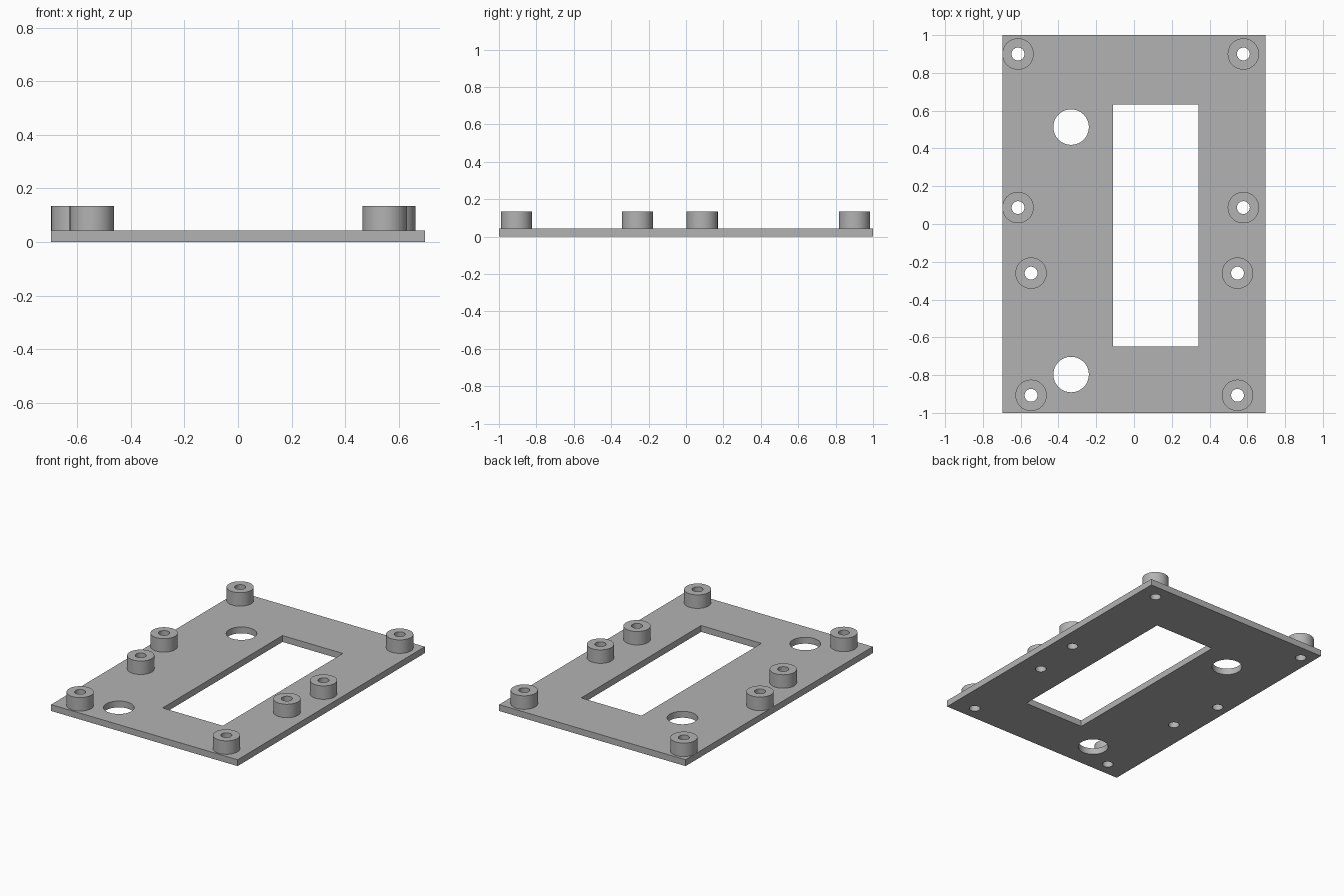
import bpy, bmesh
from math import cos, sin, tau, radians

cube = bpy.data.objects.get("Cube")
if cube:
    bpy.data.objects.remove(cube, do_unlink=True)

grey = bpy.data.materials.new("plain grey")
grey.use_nodes = True
COLOUR = (0.45, 0.45, 0.45, 1)
grey.diffuse_color = COLOUR
grey.node_tree.nodes["Principled BSDF"].inputs["Base Color"].default_value = COLOUR

PLATE_TOP, BOSS_TOP = 0.043, 0.134
BOSS_R, BORE_R, PORT_R = 0.083, 0.034, 0.094


def circle(x, y, r, n=48):
    return [(x + r * cos(tau * i / n), y + r * sin(tau * i / n)) for i in range(n)]


def rectangle(x0, x1, y0, y1):
    return [(x0, y0), (x1, y0), (x1, y1), (x0, y1)]


def slab(name, outlines, z0, z1):
    """Solid between two heights: first outline is the rim, the rest are holes."""
    curve = bpy.data.curves.new(name + " profile", 'CURVE')
    curve.dimensions = '2D'
    curve.fill_mode = 'BOTH'
    curve.extrude = (z1 - z0) / 2
    for points in outlines:
        spline = curve.splines.new('POLY')
        spline.points.add(len(points) - 1)
        for p, (x, y) in zip(spline.points, points):
            p.co = (x, y, 0, 1)
        spline.use_cyclic_u = True
    helper = bpy.data.objects.new(name + " profile", curve)
    bpy.context.collection.objects.link(helper)
    bpy.context.view_layer.update()
    evaluated = helper.evaluated_get(bpy.context.evaluated_depsgraph_get())
    mesh = bpy.data.meshes.new_from_object(evaluated)
    bpy.data.objects.remove(helper, do_unlink=True)
    bpy.data.curves.remove(curve)

    # Weld caps to walls and set the solid on its base height
    bm = bmesh.new()
    bm.from_mesh(mesh)
    bmesh.ops.remove_doubles(bm, verts=bm.verts, dist=1e-5)
    bmesh.ops.recalc_face_normals(bm, faces=bm.faces)
    bmesh.ops.translate(bm, verts=bm.verts, vec=(0, 0, (z0 + z1) / 2))
    bm.to_mesh(mesh)
    bm.free()
    mesh.name = name
    mesh.materials.clear()
    mesh.materials.append(grey)
    obj = bpy.data.objects.new(name, mesh)
    bpy.context.collection.objects.link(obj)
    bpy.ops.object.select_all(action='DESELECT')
    obj.select_set(True)
    bpy.context.view_layer.objects.active = obj
    bpy.ops.object.shade_smooth_by_angle(angle=radians(30))
    return obj


# Rows of standoffs: left x, right x, y
rows = [(-0.614, 0.579, 0.90), (-0.614, 0.579, 0.087),
        (-0.545, 0.548, -0.26), (-0.545, 0.548, -0.907)]
centres = [(x, y) for xa, xb, y in rows for x in (xa, xb)]

# Base plate with its window, two round ports and the screw bores
window = rectangle(-0.11, 0.341, -0.648, 0.632)
ports = [circle(-0.333, y, PORT_R) for y in (0.513, -0.797)]
bores = [circle(x, y, BORE_R) for x, y in centres]
slab("base_plate", [rectangle(-0.697, 0.697, -1, 1), window] + ports + bores, 0, PLATE_TOP)

# Hollow standoffs on top of the plate
for i, (x, y) in enumerate(centres):
    side = "left" if x > 0 else "right"
    slab(f"standoff_{side}_{i // 2 + 1}",
         [circle(x, y, BOSS_R), circle(x, y, BORE_R)], PLATE_TOP, BOSS_TOP)
